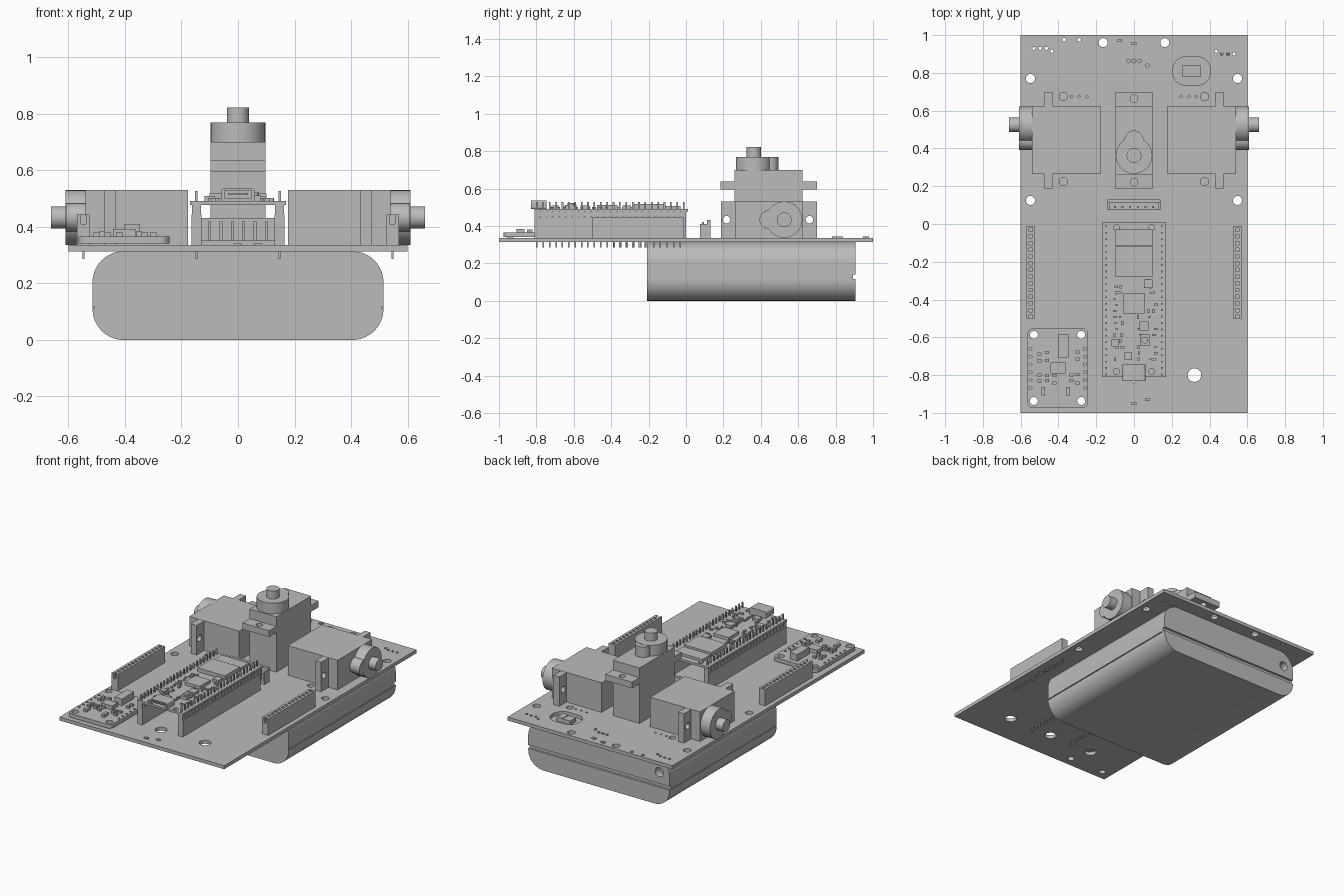
import bpy, bmesh, math, random
from mathutils import Matrix, Vector

random.seed(4)
if "Cube" in bpy.data.objects:
    bpy.data.objects.remove(bpy.data.objects["Cube"])

grey = bpy.data.materials.new("plain grey")
grey.use_nodes = True
tone = (0.5, 0.5, 0.5, 1)
grey.diffuse_color = tone
grey.node_tree.nodes["Principled BSDF"].inputs["Base Color"].default_value = tone

DECK, UNDER = 0.336, 0.313      # main board top and bottom
PITCH = 0.0341                  # pin spacing
TURN = {"x": Matrix.Rotation(math.pi / 2, 4, "Y"),
        "y": Matrix.Rotation(math.pi / 2, 4, "X"),
        "z": Matrix.Identity(4)}


class Part:
    """Collects boxes and cylinders into one mesh object."""

    def __init__(self, name):
        self.name, self.bm = name, bmesh.new()

    def box(self, xs, ys, zs):
        mid = Vector([sum(r) / 2 for r in (xs, ys, zs)])
        size = [abs(r[1] - r[0]) for r in (xs, ys, zs)]
        matrix = Matrix.Translation(mid) @ Matrix.Diagonal((*size, 1))
        bmesh.ops.create_cube(self.bm, size=1, matrix=matrix)
        return self

    def block(self, x, y, w, d, zs):
        return self.box((x - w / 2, x + w / 2), (y - d / 2, y + d / 2), zs)

    def cyl(self, centre, radius, length, axis="z", sides=32):
        bmesh.ops.create_cone(self.bm, cap_ends=True, segments=sides, radius1=radius,
                              radius2=radius, depth=length,
                              matrix=Matrix.Translation(centre) @ TURN[axis])
        return self

    def round_edges(self, axis, radius, steps):
        edges = [e for e in self.bm.edges
                 if abs((e.verts[0].co - e.verts[1].co).normalized()[axis]) > 0.99]
        bmesh.ops.bevel(self.bm, geom=edges, offset=radius, segments=steps,
                        profile=0.5, affect="EDGES")
        return self

    def done(self, cutter=None):
        mesh = bpy.data.meshes.new(self.name)
        self.bm.to_mesh(mesh)
        self.bm.free()
        mesh.materials.append(grey)
        obj = bpy.data.objects.new(self.name, mesh)
        bpy.context.collection.objects.link(obj)
        bpy.ops.object.select_all(action="DESELECT")
        obj.select_set(True)
        bpy.context.view_layer.objects.active = obj
        if cutter:
            tool = cutter.done()
            tool.hide_render = True
            bpy.context.view_layer.objects.active = obj
            mod = obj.modifiers.new("cut", "BOOLEAN")
            mod.operation, mod.solver, mod.object = "DIFFERENCE", "EXACT", tool
            bpy.ops.object.modifier_apply(modifier=mod.name)
            bpy.data.objects.remove(tool)
            obj.select_set(True)
        bpy.ops.object.shade_smooth_by_angle(angle=math.radians(35))
        return obj


# Battery pack with a seam, a recessed back strip and a socket
pack = Part("battery_pack").box((-.515, .515), (-.208, .906), (0, UNDER + .001))
pack.round_edges(1, .11, 10)
seam = Part("seam_cutter").box((-.6, .6), (.892, 1), (.116, .14))
for s in (-1, 1):
    seam.box((s * .508, s * .6), (-.3, .88), (.112, .118))
seam.cyl((-.44, .9, .215), .03, .08, "y")
pack.done(seam)

# Main board with mounting, wiring and switch openings
holes = Part("board_cutter")
def drill(x, y, r, sides=24):
    holes.cyl((x, y, DECK), r, .1, "z", sides)

for s in (-1, 1):
    drill(s * .163, .96, .024)
    for y in (.77, .125):
        drill(s * .548, y, .024)
    for y in (.675, .225):
        drill(s * .373, y, .022)
    for i in range(3):
        drill(s * (.25 + i * .04), .675, .007, 8)
        drill(s * (.53 - i * .033), .93 - .03 * (s > 0), .009, 8)
    drill(s * .435, .915, .009, 8)
for x in (-.32, 0, .32):
    drill(x, -.8, .036)
for x in (-.53, -.28):
    for y in (-.587, -.937):
        drill(x, y, .021)
for x, y in ((-.37, .975), (-.29, .975), (-.03, .863), (0, .863), (.03, .863), (.07, .84)):
    drill(x, y, .01, 10)
slot = Part("switch_cutter").box((.205, .405), (.735, .885), (.28, .38)).round_edges(2, .07, 8)
board = Part("main_board").box((-.6, .6), (-1, 1), (UNDER, DECK)).done(holes)
blank = Part("main_board_cut")
blank.bm.from_mesh(board.data)
bpy.data.objects.remove(board)
blank.done(slot).name = "main_board"
Part("power_switch").block(.305, .81, .1, .06, (UNDER, DECK + .004)).block(
    .33, .81, .04, .06, (UNDER, DECK + .008)).done()
marks = Part("small_board_parts")
for x, y in ((-.075, .97), (0, .955), (0, -.95), (.07, -.93)):
    marks.block(x, y, .025, .015, (DECK, DECK + .008))
marks.done()

# Centre servo: shaft pointing up
cut = Part("flange_cutter")
for y in (.222, .663):
    cut.cyl((0, y, .615), .02, .1)
Part("centre_servo_flange").box((-.097, .097), (.185, .7), (.596, .637)).done(cut)
Part("centre_servo_body").box((-.0975, .0975), (.26, .622), (DECK, .7)).done()
Part("centre_servo_gearbox").cyl((0, .363, .733), .097, .074).cyl(
    (0, .445, .732), .05, .073).done()
Part("centre_servo_shaft").cyl((0, .363, .79), .039, .066).done()

# Side servos: shafts pointing outward
MID = .434
for side, s in (("left", 1), ("right", -1)):
    cut = Part("flange_cutter")
    for y in (.217, .66):
        cut.cyl((s * .45, y, MID), .02, .2, "x")
    Part(side + "_servo_flange").box((s * .432, s * .475), (.187, .7), (DECK, .53)).done(cut)
    Part(side + "_servo_body").box((s * .177, s * .54), (.265, .625), (DECK, .531)).done()
    Part(side + "_servo_gearbox").cyl((s * .573, .525, MID), .097, .074, "x").cyl(
        (s * .572, .443, MID), .05, .073, "x").done()
    Part(side + "_servo_shaft").cyl((s * .63, .525, MID), .039, .064, "x").done()

    # Long side socket with square openings and pins below
    sockets, pins = Part("socket_cutter"), Part(side + "_socket_pins")
    for i in range(14):
        y = -.03 - i * PITCH * 1.04
        sockets.block(s * .547, y, .018, .018, (.41, .5))
        pins.block(s * .547, y, .008, .008, (.286, DECK))
    Part(side + "_socket").box((s * .525, s * .57), (-.5, -.01), (DECK, .444)).done(sockets)
    pins.done()

    # Rails that carry the controller
    Part(side + "_controller_socket").box((s * .13, s * .165), (-.81, 0), (DECK, .444)).done()
    rail, pins = Part(side + "_pin_strip"), Part(side + "_controller_pins")
    for i in range(24):
        y = -.0125 - i * PITCH
        rail.block(s * .147, y, .032, .027, (.444, .478))
        pins.block(s * .147, y, .009, .009, (.478, .528))
        pins.block(s * .147, y, .008, .008, (.286, DECK))
    rail.box((s * .135, s * .159), (-.81, 0), (.447, .476)).done()
    pins.done()

# Open-front connector behind the controller
plug = Part("rear_connector").box((-.14, .14), (.075, .13), (DECK, .352))
plug.box((-.14, .14), (.112, .13), (DECK, .432))
for s in (-1, 1):
    plug.box((s * .13, s * .14), (.075, .13), (DECK, .41))
for i in range(6):
    plug.block((i - 2.5) * .04, .09, .01, .01, (DECK, .42))
plug.done()

# Controller board with its chips, card slot and port
TOP = .492
cut = Part("controller_cutter")
for s in (-1, 1):
    for y in (-.02, -.78):
        cut.cyl((s * .093, y, TOP), .016, .1, sides=16)
Part("controller_board").box((-.17, .17), (-.81, .01), (.478, TOP)).done(cut)
Part("card_slot").box((-.1, .1), (-.115, -.03), (TOP, .508)).done()
chips = Part("controller_chips")
chips.box((-.1, .1), (-.278, -.12), (TOP, .518))
chips.block(0, -.42, .11, .11, (TOP, .512))
for x, y, w in ((.075, -.317, .045), (.053, -.54, .05), (-.1, -.63, .038), (-.03, -.7, .04)):
    chips.block(x, y, w, w, (TOP, .51))
chips.done()
Part("push_button").block(.057, -.615, .048, .06, (TOP, .512)).cyl(
    (.057, -.615, .515), .018, .014, sides=16).done()
port = Part("port_cutter").box((-.048, .048), (-.9, -.77), (.503, .529))
Part("data_port").box((-.06, .06), (-.83, -.745), (TOP - .002, .537)).round_edges(
    1, .01, 3).done(port)
Part("port_tongue").box((-.035, .035), (-.82, -.76), (.513, .52)).done()

# Scattered surface-mount parts
bits = Part("controller_small_parts")
for row in range(14):
    for x in (-.1, -.07, .03, .08, .11):
        y = -.3 - row * .032
        if abs(x) < .06 and y > -.49 or abs(x) < .08 and y < -.72 or random.random() < .3:
            continue
        w, d = random.choice(((.012, .02), (.02, .012), (.01, .01)))
        bits.block(x + random.uniform(-.01, .01), y, w, d, (TOP, .502))
bits.done()

# Sensor board in the front corner
FACE = .366
cut = Part("sensor_cutter")
for x in (-.53, -.28):
    for y in (-.587, -.937):
        cut.cyl((x, y, FACE), .021, .1, sides=20)
for i in range(6):
    for x in (-.548, -.26):
        cut.cyl((x, -.662 - i * .041, FACE), .008, .1, sides=8)
Part("sensor_board").box((-.565, -.243), (-.975, -.552), (.341, FACE)).round_edges(
    2, .032, 6).done(cut)
parts = Part("sensor_parts").box((-.402, -.348), (-.708, -.583), (FACE, .41))
parts.block(-.403, -.762, .08, .06, (FACE, .392))
for x in (-.48, -.35):
    parts.block(x, -.885, .02, .045, (FACE, .385))
for x in (-.5, -.46, -.42, -.33, -.3):
    for y in (-.68, -.72, -.8, -.835):
        if abs(x + .375) > .05 or y < -.79:
            parts.block(x, y + random.uniform(-.008, .008), .022, .016, (FACE, .38))
parts.done()
